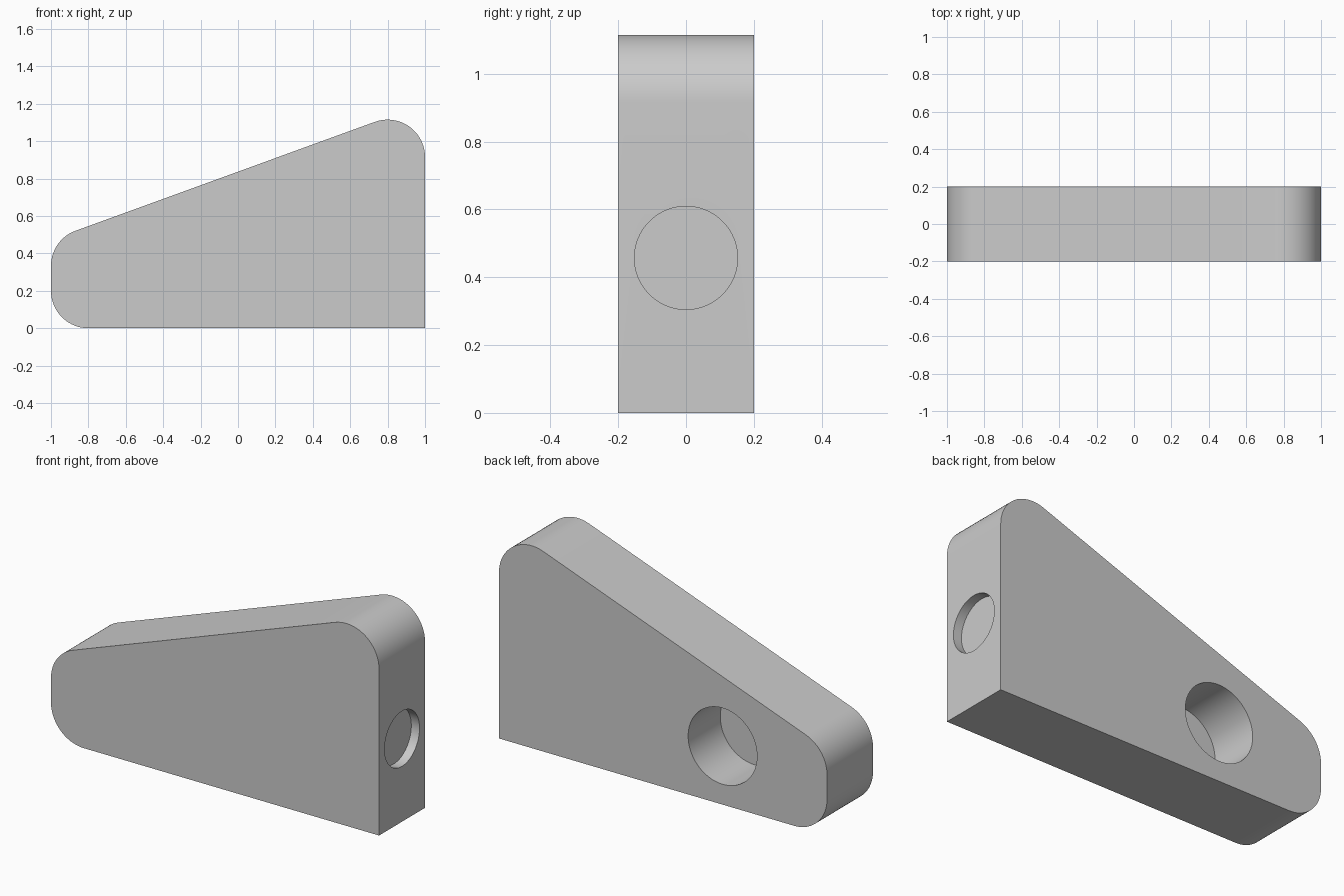
import bpy, bmesh, math
from mathutils import Vector

cube = bpy.data.objects.get("Cube")
if cube:
    bpy.data.objects.remove(cube, do_unlink=True)

HALF = 0.2                   # half thickness
ROUND = 0.2                  # corner radius
SLOPE = math.radians(20)     # tilt of the upper edge

grey = bpy.data.materials.new("plain_grey")
grey.use_nodes = True
colour = (0.6, 0.6, 0.6, 1)
grey.diffuse_color = colour
grey.node_tree.nodes["Principled BSDF"].inputs["Base Color"].default_value = colour


def arc(cx, cz, start, end, steps=20):
    """Points (x, z) along a rounded corner."""
    return [(cx + ROUND * math.cos(start + (end - start) * i / steps),
             cz + ROUND * math.sin(start + (end - start) * i / steps))
            for i in range(steps + 1)]


def drill(name, body, radius, depth, mouth, direction):
    """Cut a flat-bottomed round hole inward from the mouth."""
    direction = Vector(direction)
    extra = 0.1              # overshoot outside the surface
    centre = Vector(mouth) + direction * (depth - extra) / 2
    bpy.ops.mesh.primitive_cylinder_add(
        vertices=96, radius=radius, depth=depth + extra, location=centre,
        rotation=direction.to_track_quat('Z', 'Y').to_euler())
    cutter = bpy.context.object
    cutter.name = name
    cutter.hide_render = True
    cut = body.modifiers.new(name, 'BOOLEAN')
    cut.operation = 'DIFFERENCE'
    cut.solver = 'EXACT'
    cut.object = cutter
    bpy.context.view_layer.objects.active = body
    bpy.ops.object.modifier_apply(modifier=cut.name)
    bpy.data.objects.remove(cutter, do_unlink=True)


# Wedge outline: one square corner, three rounded corners
quarter = math.pi / 2
outline = [(1, 0)]
outline += arc(0.8, 0.915, 0, quarter + SLOPE)
outline += arc(-0.8, 0.333, quarter + SLOPE, math.pi)
outline += arc(-0.8, ROUND, math.pi, math.pi + quarter)

# Extrude the outline through the thickness
bm = bmesh.new()
face = bm.faces.new([bm.verts.new((x, -HALF, z)) for x, z in outline])
new = bmesh.ops.extrude_face_region(bm, geom=[face])["geom"]
bmesh.ops.translate(bm, vec=(0, 2 * HALF, 0),
                    verts=[v for v in new if isinstance(v, bmesh.types.BMVert)])
bmesh.ops.recalc_face_normals(bm, faces=bm.faces)
mesh = bpy.data.meshes.new("wedge_body")
bm.to_mesh(mesh)
bm.free()
mesh.materials.append(grey)
body = bpy.data.objects.new("wedge_body", mesh)
bpy.context.collection.objects.link(body)

# Deep pocket in the back, shallow recess in the tall end
drill("back_pocket", body, 0.21, 0.28, (-0.363, HALF, 0.322), (0, -1, 0))
drill("end_recess", body, 0.152, 0.05, (1, 0, 0.457), (-1, 0, 0))

# Smooth the rounded walls, keep the rims crisp
bpy.ops.object.select_all(action='DESELECT')
body.select_set(True)
bpy.context.view_layer.objects.active = body
bpy.ops.object.shade_smooth_by_angle(angle=math.radians(30))
